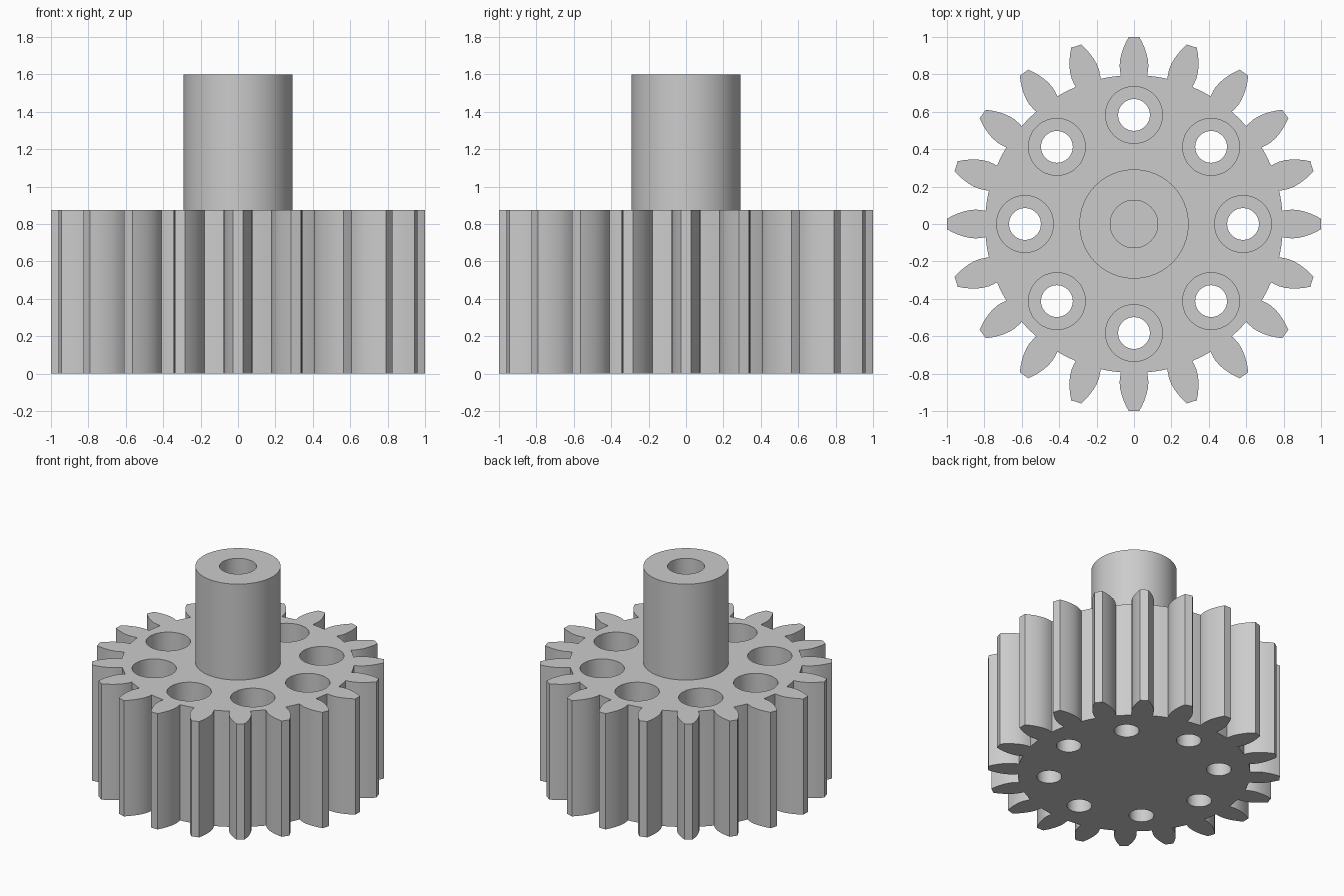
import bpy, bmesh, math
from mathutils import Matrix, Vector

cube = bpy.data.objects.get("Cube")
if cube:
    bpy.data.objects.remove(cube)

TEETH, HOLES = 20, 8
GEAR_TOP, HUB_TOP = 0.875, 1.6
HUB_R, BORE_R = 0.292, 0.127
HOLE_RING, HOLE_R, RECESS_R = 0.583, 0.085, 0.152
RECESS_FLOOR = 0.44

steel = bpy.data.materials.new("plain grey")
steel.use_nodes = True
grey = (0.6, 0.6, 0.6, 1)
steel.diffuse_color = grey
steel.node_tree.nodes["Principled BSDF"].inputs["Base Color"].default_value = grey


def make_object(name, bm):
    bmesh.ops.recalc_face_normals(bm, faces=bm.faces)
    mesh = bpy.data.meshes.new(name)
    bm.to_mesh(mesh)
    bm.free()
    mesh.materials.append(steel)
    obj = bpy.data.objects.new(name, mesh)
    bpy.context.collection.objects.link(obj)
    return obj


def lathe(bm, profile, centre=(0, 0), steps=64):
    """Spin a list of (radius, z) points about a vertical axis."""
    verts = [bm.verts.new((centre[0] + r, centre[1], z)) for r, z in profile]
    edges = [bm.edges.new(pair) for pair in zip(verts, verts[1:])]
    result = bmesh.ops.spin(bm, geom=verts + edges, cent=(*centre, 0), axis=(0, 0, 1),
                            angle=math.tau, steps=steps, use_merge=True)
    bmesh.ops.remove_doubles(bm, verts=bm.verts, dist=1e-4)


def activate(obj):
    bpy.ops.object.select_all(action='DESELECT')
    obj.select_set(True)
    bpy.context.view_layer.objects.active = obj


# Tooth flank as (radius, half width), undercut at the root
flank = [(0.793, 0.070), (0.815, 0.074), (0.845, 0.077), (0.88, 0.074),
         (0.91, 0.067), (0.94, 0.057), (0.97, 0.044), (1.0, 0.028)]
tooth = [Vector((y, -w, 0)) for y, w in flank]
tooth += [Vector((y, w, 0)) for y, w in reversed(flank)]
root_r = tooth[0].length
pitch = math.tau / TEETH
start = math.atan2(flank[0][1], flank[0][0])
for t in (0.33, 0.67):
    a = start + (pitch - 2 * start) * t
    tooth.append(Vector((root_r * math.cos(a), root_r * math.sin(a), 0)))

# Toothed wheel
bm = bmesh.new()
outline = [bm.verts.new(Matrix.Rotation(i * pitch, 3, 'Z') @ p)
           for i in range(TEETH) for p in tooth]
base = bm.faces.new(outline)
wall = bmesh.ops.extrude_face_region(bm, geom=[base], use_keep_orig=True)
top = [v for v in wall["geom"] if isinstance(v, bmesh.types.BMVert)]
bmesh.ops.translate(bm, verts=top, vec=(0, 0, GEAR_TOP))
gear = make_object("gear_wheel", bm)

# Ring of stepped bolt holes
bm = bmesh.new()
for i in range(HOLES):
    a = i * math.tau / HOLES
    lathe(bm, [(0, -0.1), (HOLE_R, -0.1), (HOLE_R, RECESS_FLOOR), (RECESS_R, RECESS_FLOOR),
               (RECESS_R, GEAR_TOP + 0.1), (0, GEAR_TOP + 0.1)],
          (HOLE_RING * math.cos(a), HOLE_RING * math.sin(a)), 48)
cutter = make_object("hole_cutter", bm)
cutter.hide_render = True
cut = gear.modifiers.new("bolt holes", 'BOOLEAN')
cut.operation, cut.solver, cut.object = 'DIFFERENCE', 'EXACT', cutter
activate(gear)
bpy.ops.object.modifier_apply(modifier=cut.name)
bpy.data.objects.remove(cutter)

# Hollow hub standing on the wheel
bm = bmesh.new()
lathe(bm, [(HUB_R, GEAR_TOP), (HUB_R, HUB_TOP), (BORE_R, HUB_TOP), (BORE_R, GEAR_TOP)])
bmesh.ops.recalc_face_normals(bm, faces=bm.faces)
hub = make_object("hub", bm)
# The open underside is closed by the wheel; keep walls facing outwards
for obj in (gear, hub):
    activate(obj)
    bpy.ops.object.shade_smooth_by_angle(angle=math.radians(30))
